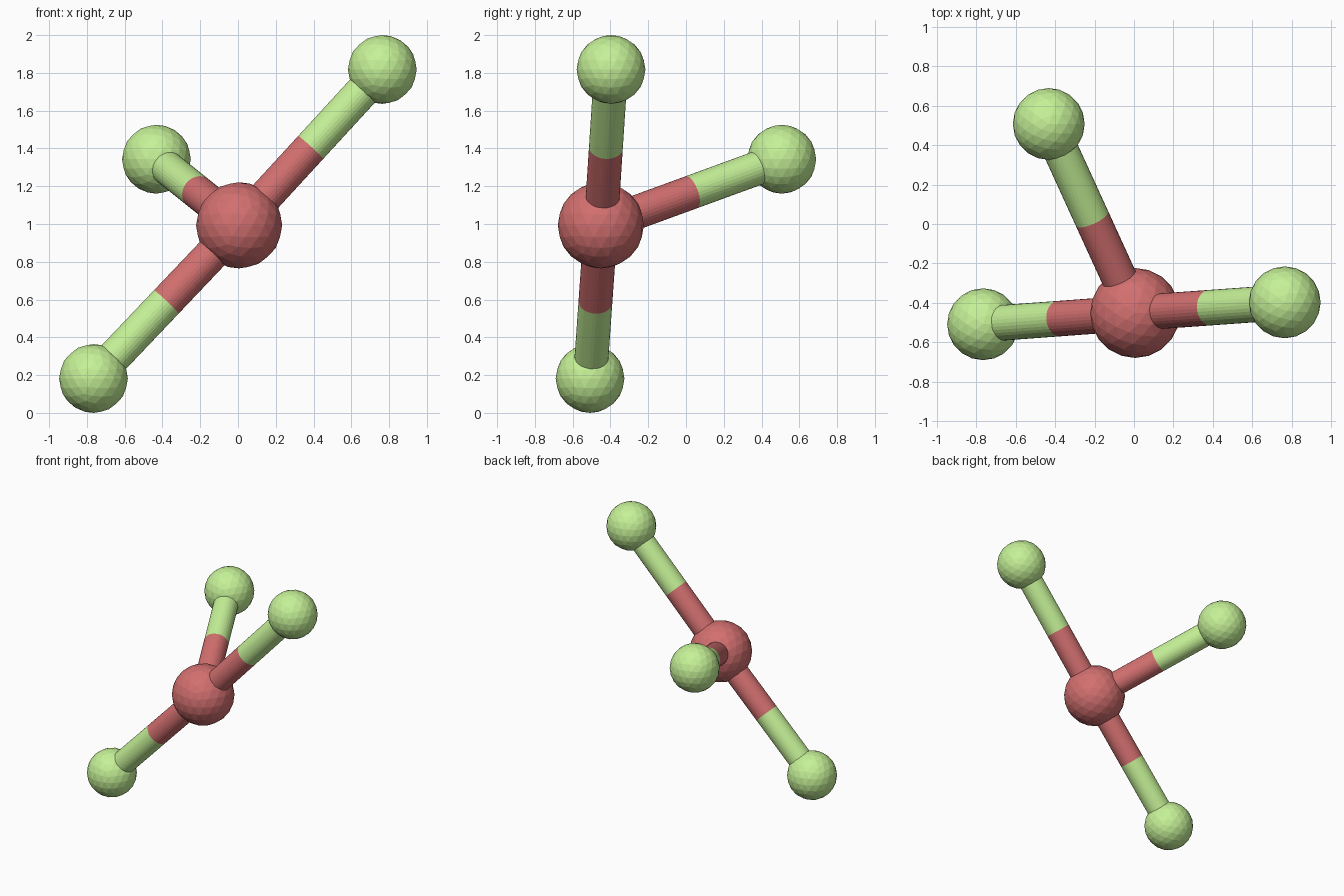
import bpy
from mathutils import Vector

if "Cube" in bpy.data.objects:
    bpy.data.objects.remove(bpy.data.objects["Cube"])


def material(name, rgb):
    mat = bpy.data.materials.new(name)
    mat.diffuse_color = (*rgb, 1)
    mat.use_nodes = True
    mat.node_tree.nodes["Principled BSDF"].inputs["Base Color"].default_value = mat.diffuse_color
    return mat


RED = material("red", (0.65, 0.16, 0.16))
GREEN = material("green", (0.56, 0.88, 0.31))
BOND_RADIUS = 0.09


def atom(name, centre, radius, mat):
    bpy.ops.mesh.primitive_ico_sphere_add(subdivisions=3, radius=radius, location=centre)
    ob = bpy.context.object
    ob.name = name
    ob.data.materials.append(mat)


def half_bond(name, start, end, mat):
    axis = end - start
    bpy.ops.mesh.primitive_cylinder_add(vertices=32, radius=BOND_RADIUS,
                                        depth=axis.length, location=(start + end) / 2)
    ob = bpy.context.object
    ob.name = name
    ob.rotation_euler = axis.to_track_quat('Z', 'Y').to_euler()
    ob.data.materials.append(mat)


# Central atom
centre = Vector((0.006, -0.451, 0.993))
atom("central_atom", centre, 0.228, RED)

# Outer atoms, each joined by a bond that changes colour halfway
outer = {
    "upper": Vector((0.764, -0.397, 1.818)),
    "lower": Vector((-0.765, -0.508, 0.182)),
    "rear": Vector((-0.432, 0.507, 1.343)),
}
for name, pos in outer.items():
    middle = (centre + pos) / 2
    atom(name + "_atom", pos, 0.182, GREEN)
    half_bond(name + "_bond_inner", centre, middle, RED)
    half_bond(name + "_bond_outer", middle, pos, GREEN)
